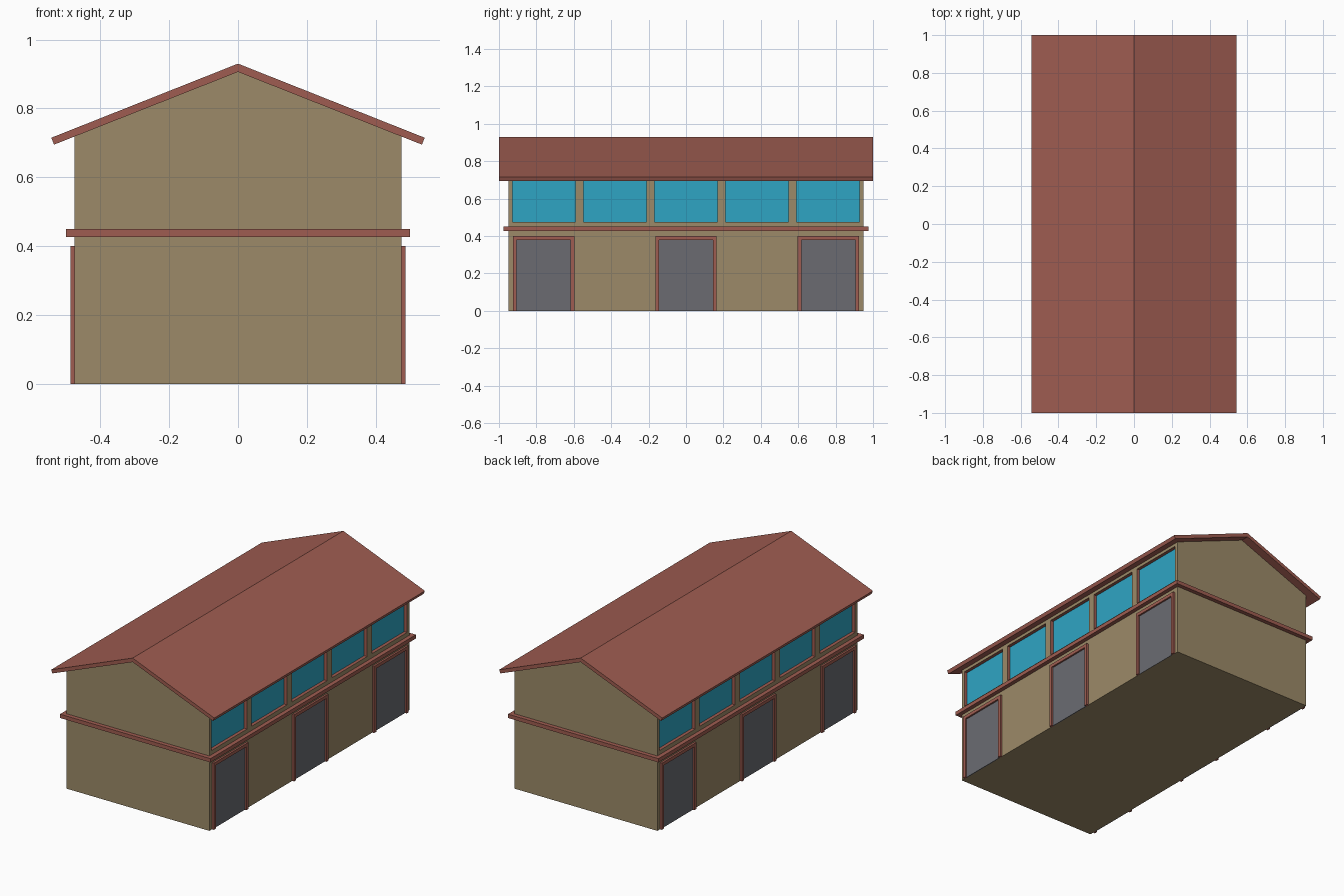
import bpy, bmesh
from mathutils import Vector

if "Cube" in bpy.data.objects:
    bpy.data.objects.remove(bpy.data.objects["Cube"])


def material(name, rgb):
    m = bpy.data.materials.new(name)
    m.diffuse_color = (*rgb, 1)
    m.use_nodes = True
    m.node_tree.nodes["Principled BSDF"].inputs["Base Color"].default_value = m.diffuse_color
    return m


TAN = material("tan wall", (0.335, 0.255, 0.138))
RED = material("brick red trim", (0.345, 0.108, 0.082))
BLUE = material("blue glass", (0.028, 0.375, 0.55))
GREY = material("grey door", (0.145, 0.148, 0.167))


def add_object(name, bm, *mats):
    bmesh.ops.recalc_face_normals(bm, faces=bm.faces)
    me = bpy.data.meshes.new(name)
    bm.to_mesh(me)
    bm.free()
    for m in mats:
        me.materials.append(m)
    ob = bpy.data.objects.new(name, me)
    bpy.context.collection.objects.link(ob)
    return ob


def extrude(bm, pts, vec):
    """Extrude a closed 3D outline along a vector."""
    face = bm.faces.new([bm.verts.new(p) for p in pts])
    out = bmesh.ops.extrude_face_region(bm, geom=[face], use_keep_orig=True)
    verts = [g for g in out["geom"] if isinstance(g, bmesh.types.BMVert)]
    bmesh.ops.translate(bm, verts=verts, vec=Vector(vec))


def box(bm, x0, x1, y0, y1, z0, z1):
    extrude(bm, [(x0, y0, z0), (x1, y0, z0), (x1, y1, z0), (x0, y1, z0)],
            (0, 0, z1 - z0))


W, L = 0.475, 0.95       # half width and half length of the walls
RECESS = W - 0.02        # window glass plane

# Walls: gabled profile extruded along the length
bm = bmesh.new()
gable = [(-W, 0), (W, 0), (W, 0.719), (0, 0.906), (-W, 0.719)]
extrude(bm, [(x, -L, z) for x, z in gable], (0, 2 * L, 0))
walls = add_object("walls", bm, TAN, RED, BLUE)

# Window recesses: five on each long side
bm = bmesh.new()
for s in (-1, 1):
    for i in range(-2, 3):
        yc = i * 0.38
        box(bm, s * RECESS, s * 0.6, yc - 0.168, yc + 0.168, 0.475, 0.70)
cutter = add_object("window_cutter", bm)
cutter.hide_render = True
mod = walls.modifiers.new("windows", "BOOLEAN")
mod.operation = "DIFFERENCE"
mod.solver = "EXACT"
mod.object = cutter
bpy.context.view_layer.objects.active = walls
bpy.ops.object.modifier_apply(modifier=mod.name)
bpy.data.objects.remove(cutter)

# Glass at the back of each recess, red reveals around it
for p in walls.data.polygons:
    x = abs(p.center.x)
    if abs(x - RECESS) < 0.001 and abs(p.normal.x) > 0.9:
        p.material_index = 2
    elif RECESS < x < W - 0.001 and abs(p.normal.x) < 0.1:
        p.material_index = 1
    else:
        p.material_index = 0

# Roof: bent slab with square-cut eaves
bm = bmesh.new()
roof = [(-0.542, 0.715), (0, 0.93), (0.542, 0.715),
        (0.534, 0.695), (0, 0.906), (-0.534, 0.695)]
extrude(bm, [(x, -1, z) for x, z in roof], (0, 2, 0))
add_object("roof", bm, RED)

# Band between the floors
bm = bmesh.new()
box(bm, -0.5, 0.5, -0.975, 0.975, 0.427, 0.45)
add_object("floor_band", bm, RED)

# Doors: three per long side, U-shaped frame and flat panel
for side, s in (("left", -1), ("right", 1)):
    for i in range(-1, 2):
        yc = i * 0.761
        o, n = 0.164, 0.144
        frame = [(-o, 0), (-o, 0.4), (o, 0.4), (o, 0),
                 (n, 0), (n, 0.38), (-n, 0.38), (-n, 0)]
        bm = bmesh.new()
        extrude(bm, [(s * (W - 0.003), yc + y, z) for y, z in frame],
                (s * 0.015, 0, 0))
        add_object(f"{side}_door_frame_{i + 2}", bm, RED)
        bm = bmesh.new()
        box(bm, s * (W - 0.003), s * (W + 0.002), yc - n, yc + n, 0, 0.38)
        add_object(f"{side}_door_{i + 2}", bm, GREY)
